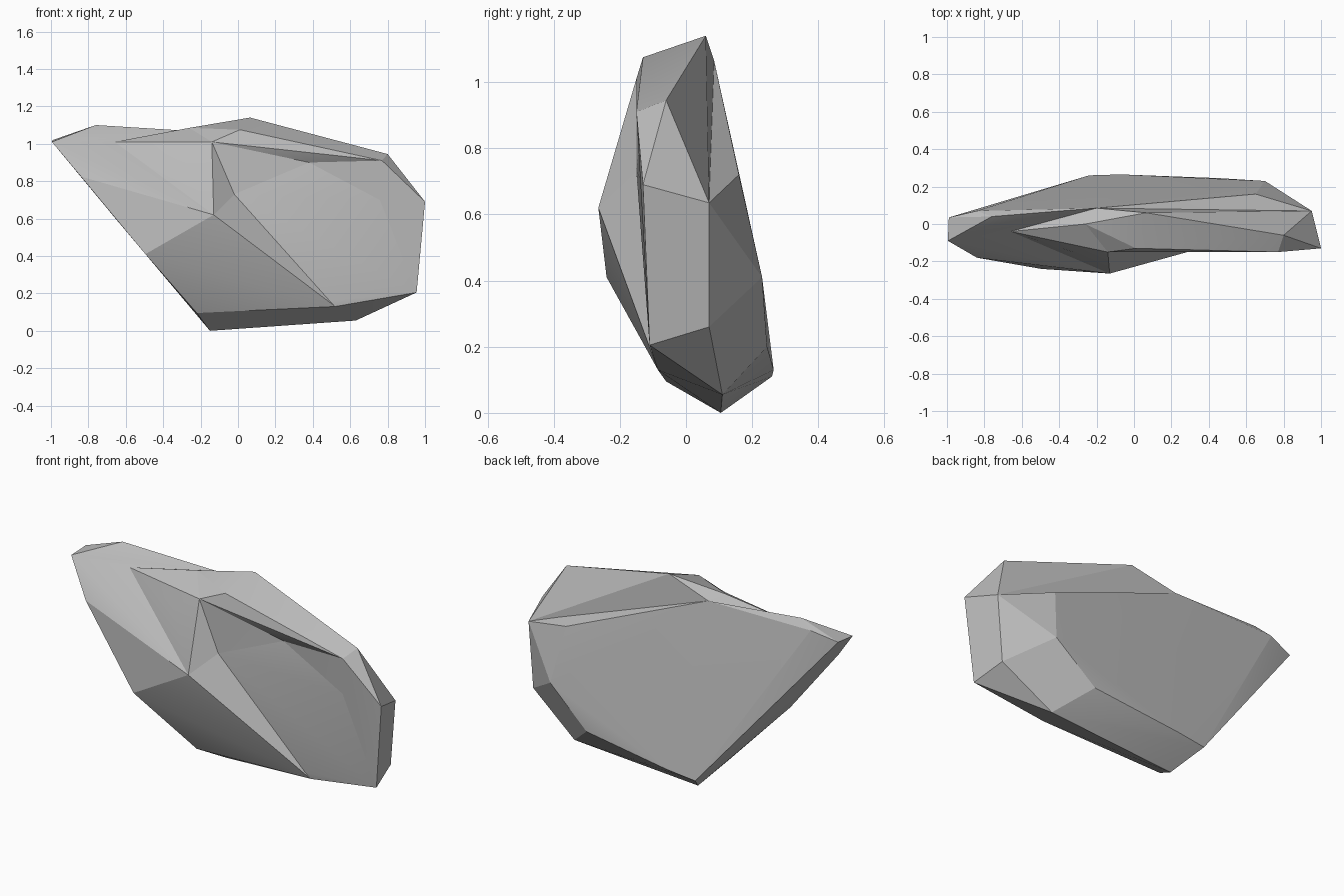
import bpy
import bmesh
import math

cube = bpy.data.objects.get("Cube")
if cube:
    bpy.data.objects.remove(cube, do_unlink=True)

# Single stone colour
stone = bpy.data.materials.new("stone_grey")
stone.use_nodes = True
colour = (0.5, 0.5, 0.5, 1.0)
stone.diffuse_color = colour
shader = next(n for n in stone.node_tree.nodes if n.type == 'BSDF_PRINCIPLED')
shader.inputs["Base Color"].default_value = colour
shader.inputs["Roughness"].default_value = 0.9

# Named corners of the boulder, shared by its chunks
CORNERS = {
    # pointed left end
    "tip_front": (-0.995, -0.09, 1.01),
    "tip_back": (-0.99, 0.035, 1.02),
    "tip_top": (-0.76, 0.04, 1.1),
    "tip_rear": (-0.84, 0.07, 1.06),
    "flank_high": (-0.84, -0.18, 0.825),
    "flank_mid": (-0.655, -0.2, 0.6),
    "flank_low": (-0.495, -0.24, 0.41),
    # front bulge and crease
    "nose": (-0.13, -0.265, 0.62),
    "crease_mid": (-0.02, -0.15, 0.73),
    "crease_top": (-0.31, -0.155, 0.93),
    "shelf_left": (-0.66, -0.04, 1.01),
    "saddle": (-0.26, 0.0, 1.085),
    # top ridge
    "ridge_back": (-0.2, 0.085, 1.065),
    "ridge_peak": (0.065, 0.06, 1.14),
    "ridge_front": (0.01, -0.13, 1.075),
    "lip_left": (-0.14, -0.15, 1.01),
    "lip_right": (0.77, -0.15, 0.91),
    "ledge": (0.38, -0.13, 0.9),
    "shoulder": (0.8, -0.06, 0.945),
    # right end
    "end_front": (1.0, -0.13, 0.69),
    "end_back": (0.95, 0.07, 0.635),
    "end_low_front": (0.955, -0.11, 0.205),
    "end_low_back": (0.92, 0.07, 0.26),
    # back face
    "back_high": (0.65, 0.16, 0.72),
    "back_mid": (0.7, 0.23, 0.41),
    "back_low": (0.46, 0.245, 0.2),
    "back_foot": (-0.07, 0.265, 0.13),
    "back_corner": (-0.24, 0.26, 0.11),
    # underside
    "foot_left": (-0.15, 0.105, 0.0),
    "foot_right": (0.63, 0.11, 0.055),
    "foot_front": (0.52, -0.085, 0.13),
    "foot_front_left": (-0.22, -0.06, 0.095),
}


def chunk(name, corner_names):
    """Make one convex piece of rock from a list of corner names."""
    bm = bmesh.new()
    for corner in corner_names.split():
        bm.verts.new(CORNERS[corner])
    bmesh.ops.convex_hull(bm, input=bm.verts[:])
    loose = [v for v in bm.verts if not v.link_faces]
    bmesh.ops.delete(bm, geom=loose, context='VERTS')
    bmesh.ops.recalc_face_normals(bm, faces=bm.faces[:])
    mesh = bpy.data.meshes.new(name)
    bm.to_mesh(mesh)
    bm.free()
    mesh.materials.append(stone)
    obj = bpy.data.objects.new(name, mesh)
    bpy.context.collection.objects.link(obj)
    bpy.ops.object.select_all(action='DESELECT')
    obj.select_set(True)
    bpy.context.view_layer.objects.active = obj
    bpy.ops.object.shade_smooth_by_angle(angle=math.radians(20))


# Main slab of the boulder
chunk("rock_slab",
      "tip_rear ridge_back crease_mid ledge "
      "end_front end_back end_low_front end_low_back "
      "back_high back_mid back_low back_foot back_corner "
      "foot_left foot_right foot_front foot_front_left")

# Bulging left half that runs out to a point
chunk("rock_bulge",
      "tip_front tip_back tip_top tip_rear flank_high flank_mid flank_low "
      "nose crease_mid shelf_left "
      "ridge_back back_corner foot_left foot_front foot_front_left")

# Low ridge that runs from the shallow valley on top down to the nose
chunk("rock_shelf",
      "shelf_left saddle ridge_back crease_top crease_mid lip_left nose")

# Wall under the left half of the cap
chunk("rock_brow",
      "crease_top crease_mid lip_left ledge ridge_back")

# Overhanging cap along the top
chunk("rock_cap",
      "lip_left lip_right ledge ridge_front ridge_peak ridge_back saddle "
      "shoulder end_back")

# Wedge filling the upper right corner
chunk("rock_shoulder",
      "ledge lip_right shoulder end_front end_back end_low_front")
